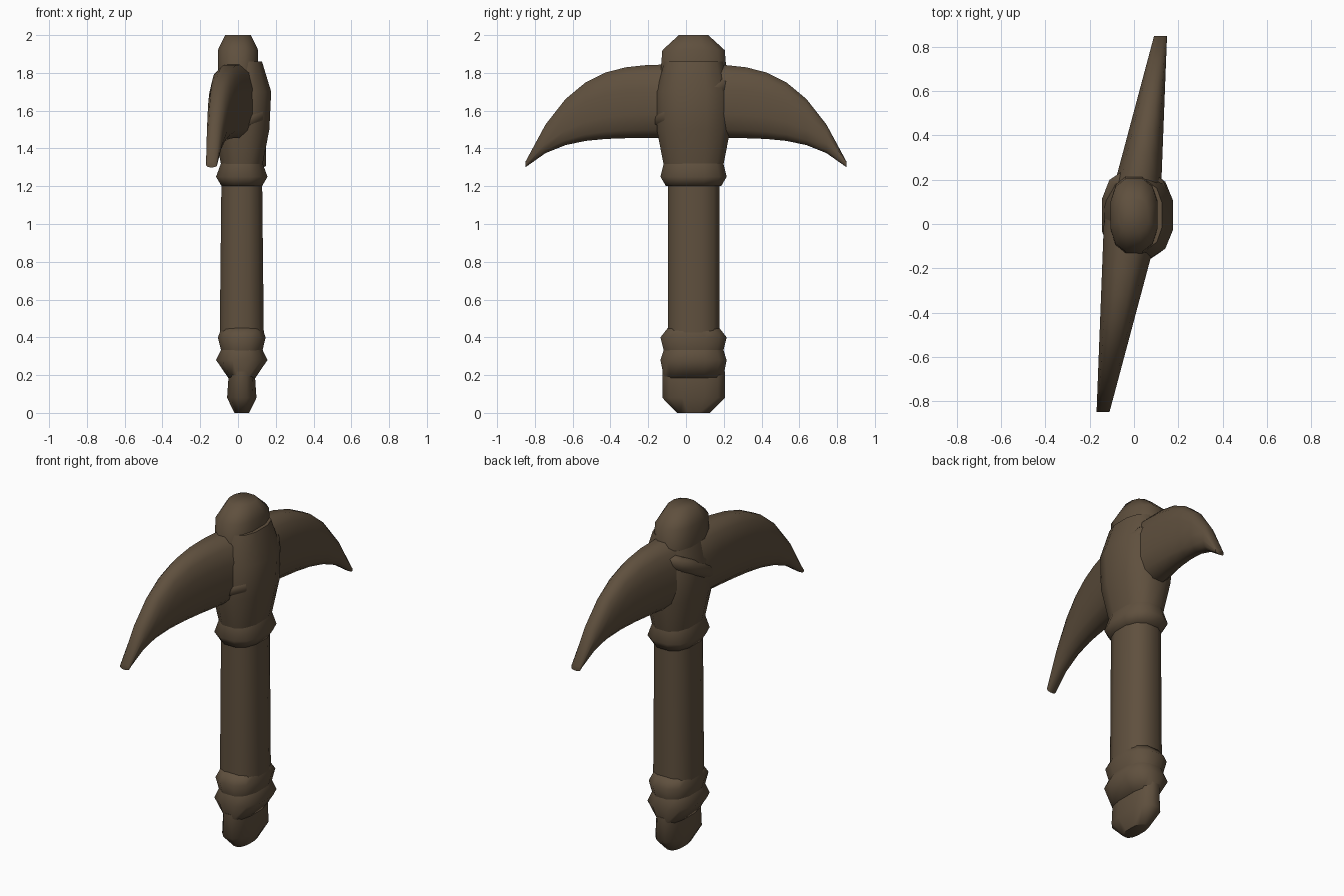
import bpy
import bmesh
from math import cos, sin, pi, copysign

if "Cube" in bpy.data.objects:
    bpy.data.objects.remove(bpy.data.objects["Cube"])

brown = bpy.data.materials.new("dark brown")
brown.use_nodes = True
colour = (0.115, 0.08, 0.048, 1)
brown.diffuse_color = colour
brown.node_tree.nodes["Principled BSDF"].inputs["Base Color"].default_value = colour

SIDES = 12


def rounded_outline(half_width, half_depth, power=0.8):
    """Points of a softly squared oval around the origin."""
    points = []
    for step in range(SIDES):
        angle = 2 * pi * (step + 0.5) / SIDES
        across, along = (
            copysign(abs(value) ** power, value) for value in (cos(angle), sin(angle))
        )
        points.append((across * half_width, along * half_depth))
    return points


def skin(name, outlines):
    """Join matching outlines into one closed, smooth-shaded part."""
    bm = bmesh.new()
    rings = [[bm.verts.new(point) for point in outline] for outline in outlines]
    for lower, upper in zip(rings, rings[1:]):
        for here in range(SIDES):
            after = (here + 1) % SIDES
            bm.faces.new((lower[here], lower[after], upper[after], upper[here]))
    bm.faces.new(reversed(rings[0]))
    bm.faces.new(rings[-1])
    bmesh.ops.recalc_face_normals(bm, faces=bm.faces)
    mesh = bpy.data.meshes.new(name)
    bm.to_mesh(mesh)
    bm.free()
    mesh.materials.append(brown)
    part = bpy.data.objects.new(name, mesh)
    bpy.context.collection.objects.link(part)
    bpy.ops.object.select_all(action="DESELECT")
    part.select_set(True)
    bpy.context.view_layer.objects.active = part
    bpy.ops.object.shade_smooth_by_angle(angle=pi / 3)


def upright_part(name, *profile, centre_x=0.02, centre_y=0.04, lean=0):
    """Stack oval outlines, each given by height, half width and half depth."""
    skin(name, [
        [
            (centre_x + x, centre_y + y, height + lean * y)
            for x, y in rounded_outline(half_width, half_depth)
        ]
        for height, half_width, half_depth in profile
    ])


# Flat-sided pommel with a rounded foot
upright_part("pommel", (0, 0.04, 0.09), (0.08, 0.08, 0.17), (0.22, 0.07, 0.17))

# Two bulging wraps at the bottom of the grip
upright_part("lower_wrap", (0.18, 0.07, 0.16), (0.28, 0.14, 0.18), (0.34, 0.11, 0.16))
upright_part("upper_wrap", (0.32, 0.11, 0.16), (0.4, 0.13, 0.18), (0.45, 0.11, 0.14))

# Straight handle
upright_part("handle", (0.4, 0.12, 0.14), (1.3, 0.11, 0.14))

# Collar under the head
upright_part("collar", (1.2, 0.11, 0.15), (1.25, 0.14, 0.18), (1.33, 0.11, 0.16))

# Swollen socket and the knob on top of it
upright_part("socket", (1.3, 0.11, 0.16), (1.5, 0.15, 0.2), (1.7, 0.16, 0.2), (1.86, 0.11, 0.16))
upright_part("knob", (1.8, 0.11, 0.18), (1.92, 0.11, 0.17), (2, 0.07, 0.08), centre_x=0)

# Slanted lashing around the socket
upright_part("lashing", (1.6, 0.14, 0.18), (1.63, 0.16, 0.21), (1.67, 0.16, 0.21),
             (1.7, 0.14, 0.18), centre_x=0.01, lean=0.5)


def blade_outline(reach):
    """Outline of the twisted blade, from the front tip at -1 to the back tip at 1."""
    distance = abs(reach)
    top = 1.85 - 0.52 * distance ** 3.6
    bottom = 1.45 - 0.15 * distance ** 5
    middle = (top + bottom) / 2
    half_width = 0.13 - 0.1 * distance
    return [
        (0.13 * reach - 0.01 + x, 0.85 * reach, middle + z)
        for x, z in rounded_outline(half_width, (top - bottom) / 2)
    ]


# Curved blade with a point at the front and at the back
HALF_STEPS = 8
skin("pick_blade", [
    blade_outline(step / HALF_STEPS) for step in range(-HALF_STEPS, HALF_STEPS + 1)
])
